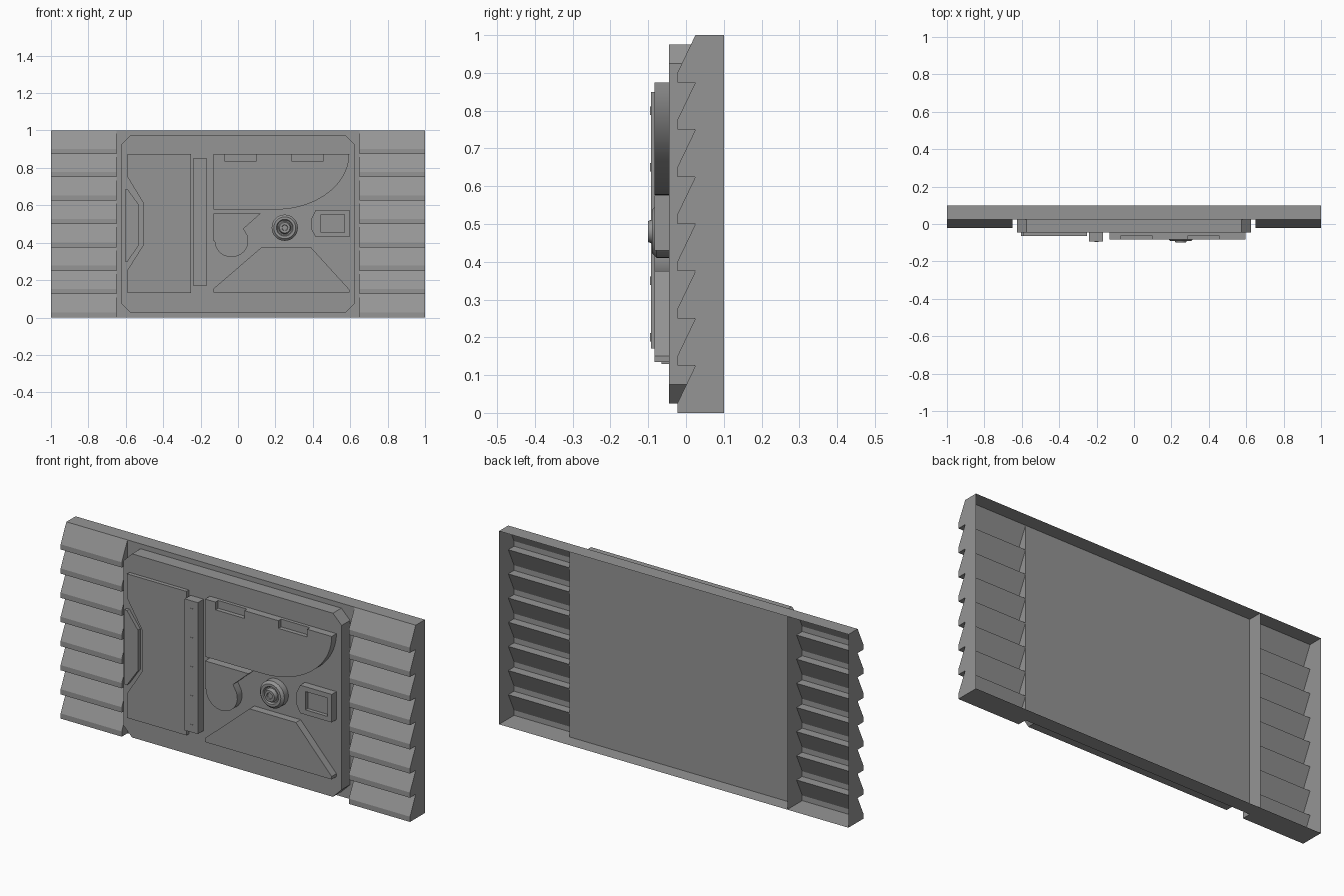
import bpy, bmesh, math
from mathutils import Vector

cube = bpy.data.objects.get("Cube")
if cube:
    bpy.data.objects.remove(cube, do_unlink=True)

grey = bpy.data.materials.new("mid_grey")
grey.use_nodes = True
colour = (0.3, 0.3, 0.3, 1)
grey.diffuse_color = colour
grey.node_tree.nodes["Principled BSDF"].inputs["Base Color"].default_value = colour

BASE = 0.025     # front of the backing sheet
BODY = -0.045    # front of the raised body plate
HIGH = -0.084    # front of the tall panels
LOW = -0.065     # front of the low panels


def finish(name, bm, smooth=False, closed=True):
    if closed:
        bmesh.ops.recalc_face_normals(bm, faces=bm.faces)
    mesh = bpy.data.meshes.new(name)
    bm.to_mesh(mesh)
    bm.free()
    mesh.materials.append(grey)
    obj = bpy.data.objects.new(name, mesh)
    bpy.context.collection.objects.link(obj)
    if smooth:
        bpy.ops.object.select_all(action='DESELECT')
        obj.select_set(True)
        bpy.context.view_layer.objects.active = obj
        bpy.ops.object.shade_smooth_by_angle(angle=math.radians(30))
    return obj


def face(bm, points):
    return bm.faces.new([bm.verts.new(p) for p in points])


def prism(name, outline, back, front, smooth=False, inset=0, sink=0):
    """Extrude an (x, z) outline towards the front, with an optional sunk window."""
    bm = bmesh.new()
    cap = face(bm, [(x, back, z) for x, z in outline])
    ext = bmesh.ops.extrude_face_region(bm, geom=[cap], use_keep_orig=True)
    for v in ext["geom"]:
        if isinstance(v, bmesh.types.BMVert):
            v.co.y = front
    finish(name, bm, smooth)


def rect(x0, x1, z0, z1):
    return [(x0, z0), (x1, z0), (x1, z1), (x0, z1)]


def arc(cx, cz, rx, rz, start, end, steps):
    angles = [math.radians(start + (end - start) * i / steps) for i in range(steps + 1)]
    return [(cx + rx * math.cos(a), cz + rz * math.sin(a)) for a in angles]


# Sawtooth profile of the louvres, from top to bottom
TEETH = 8
PITCH = 1 / TEETH
saw = []
for i in range(TEETH):
    top = 1 - i * PITCH
    saw += [(BASE, top), (-0.022, top - 0.098), (-0.022, top - PITCH)]
    if i < TEETH - 1:
        saw.append((BASE, top - PITCH))
saw = [p for i, p in enumerate(saw) if i == 0 or p != saw[i - 1]]

# Louvre skins with hollow backs, closed by inner caps and outer end walls
for side, label in ((-1, "right"), (1, "left")):
    bm = bmesh.new()
    inner, outer = side * 0.65, side
    for (y0, z0), (y1, z1) in zip(saw, saw[1:]):
        quad = [(inner, y0, z0), (outer, y0, z0), (outer, y1, z1), (inner, y1, z1)]
        face(bm, quad if side < 0 else quad[::-1])
    face(bm, [(inner, y, z) for y, z in saw] + [(inner, BASE, 0)])
    face(bm, [(outer, y, z) for y, z in saw] + [(outer, 0.1, 0), (outer, 0.1, 1)])
    face(bm, [(inner, -0.022, 0), (outer, -0.022, 0), (outer, BASE, 0), (inner, BASE, 0)])
    bmesh.ops.remove_doubles(bm, verts=bm.verts, dist=0.0001)
    finish(label + "_louvres", bm)

# Open-backed shell: front sheet, rims and one divider
bm = bmesh.new()
face(bm, [(x, BASE, z) for x, z in rect(-0.65, 0.65, 0, 1)])
face(bm, [(-1, BASE, 1), (1, BASE, 1), (1, 0.1, 1), (-1, 0.1, 1)])
face(bm, [(-1, 0.1, 0), (1, 0.1, 0), (1, BASE, 0), (-1, BASE, 0)])
face(bm, [(-0.65, BASE, 0), (-0.65, BASE, 1), (-0.65, 0.1, 1), (-0.65, 0.1, 0)])
finish("backing_shell", bm, closed=False)

# Raised body plate with clipped corners
corner = [(0.625, 0.425), (0.575, 0.475)]
body = []
for sx, sz in ((1, 1), (-1, 1), (-1, -1), (1, -1)):
    pts = [(sx * x, 0.5 + sz * z) for x, z in corner]
    body += pts if sx * sz > 0 else pts[::-1]
prism("body_plate", body, 0.024, BODY)

# Notched side panel and its grip
prism("side_panel", [(-0.59, 0.13), (-0.25, 0.13), (-0.25, 0.875), (-0.59, 0.875),
                     (-0.59, 0.75), (-0.505, 0.61), (-0.505, 0.39), (-0.59, 0.255)], BODY, LOW)
prism("side_grip", [(-0.605, 0.3), (-0.59, 0.3), (-0.528, 0.39), (-0.528, 0.6),
                    (-0.59, 0.685), (-0.605, 0.685)], BODY, LOW)

# Upright bar with square studs
prism("upright_bar", rect(-0.24, -0.165, 0.17, 0.85), BODY, -0.093)
for i in range(5):
    z = 0.2 + 0.15 * i
    prism("bar_stud", rect(-0.211, -0.189, z - 0.011, z + 0.011), -0.093, -0.095)

# Upper panel with a swept lower edge and two notches in its top edge
sweep = arc(0.2, 0.875, 0.395, 0.298, -90, 0, 20)
prism("upper_panel_base", [(-0.13, 0.577)] + sweep + [(-0.13, 0.875)], BODY, -0.062, True)
notches = []
for x0, x1 in ((0.29, 0.455), (-0.07, 0.095)):
    notches += [(x1, 0.875), (x1, 0.835), (x0, 0.835), (x0, 0.875)]
prism("upper_panel_face", [(-0.13, 0.577)] + sweep + notches + [(-0.13, 0.875)],
      -0.062, HIGH, True)

# Lower panel
prism("lower_panel", [(-0.13, 0.135), (0.595, 0.135), (0.595, 0.15), (0.39, 0.375),
                      (0.125, 0.375), (-0.13, 0.155)], BODY, HIGH)

# Flag-shaped panel with a rounded foot
prism("flag_panel", [(-0.13, 0.555), (-0.13, 0.41)] + arc(-0.035, 0.41, 0.09, 0.087, 180, 380, 16)
      + [(0.03, 0.475), (0.12, 0.555)], BODY, HIGH, True)

# Small box with a sunk window
prism("window_box_base", [(0.415, 0.43), (0.595, 0.43), (0.595, 0.575), (0.415, 0.575),
                          (0.393, 0.53), (0.393, 0.47)], BODY, -0.065)
bm = bmesh.new()
outer = [(0.415, 0.43), (0.595, 0.43), (0.595, 0.575), (0.415, 0.575), (0.393, 0.53), (0.393, 0.47)]
hole = rect(0.445, 0.57, 0.455, 0.55)
for ring in (outer, hole):
    for (x0, z0), (x1, z1) in zip(ring, ring[1:] + ring[:1]):
        face(bm, [(x0, -0.065, z0), (x1, -0.065, z1), (x1, HIGH, z1), (x0, HIGH, z0)])
for quad in ((0, 1, 1, 0), (1, 2, 2, 1), (2, 3, 3, 2)):
    a, b, c, d = quad
    face(bm, [(x, HIGH, z) for x, z in (outer[a], outer[b], hole[c], hole[d])])
face(bm, [(x, HIGH, z) for x, z in (outer[3], outer[4], outer[5], outer[0], hole[0], hole[3])])
bmesh.ops.remove_doubles(bm, verts=bm.verts, dist=0.0001)
finish("window_box_frame", bm)

# Stepped round knob, turned about the front axis
bm = bmesh.new()
profile = [(0.07, BODY), (0.07, -0.078), (0.058, -0.09), (0.045, -0.09), (0.04, -0.082),
           (0.034, -0.082), (0.028, -0.1), (0.016, -0.1), (0.014, -0.094), (0, -0.094)]
verts = [bm.verts.new((0.25 + r, y, 0.48)) for r, y in profile]
edges = [bm.edges.new(pair) for pair in zip(verts, verts[1:])]
bmesh.ops.spin(bm, geom=verts + edges, cent=(0.25, 0, 0.48), axis=Vector((0, 1, 0)),
               angle=math.tau, steps=32)
bmesh.ops.remove_doubles(bm, verts=bm.verts, dist=0.0001)
finish("round_knob", bm, True)
